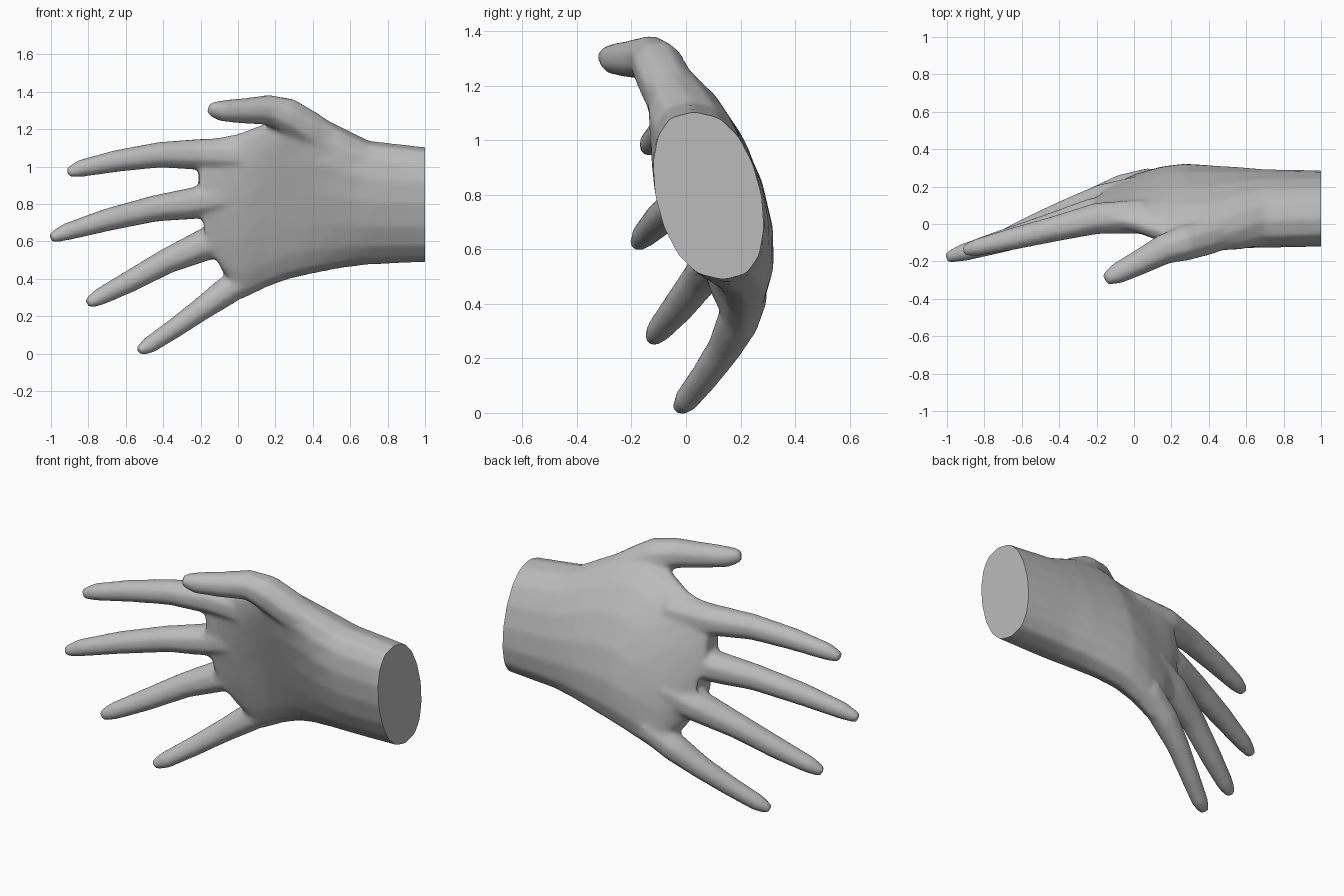
import bpy, bmesh, math
from mathutils import Vector

if "Cube" in bpy.data.objects:
    bpy.data.objects.remove(bpy.data.objects["Cube"])

skin = bpy.data.materials.new("grey skin")
skin.diffuse_color = (0.5, 0.5, 0.5, 1)
skin.use_nodes = True
skin.node_tree.nodes["Principled BSDF"].inputs["Base Color"].default_value = skin.diffuse_color


def loft(name, rings):
    """Closed skin through rings of equal point count."""
    bm = bmesh.new()
    loops = [[bm.verts.new(p) for p in ring] for ring in rings]
    n = len(loops[0])
    for a, b in zip(loops, loops[1:]):
        for i in range(n):
            j = (i + 1) % n
            bm.faces.new((a[i], a[j], b[j], b[i]))
    bm.faces.new(loops[0])
    bm.faces.new(loops[-1])
    bmesh.ops.recalc_face_normals(bm, faces=bm.faces)
    mesh = bpy.data.meshes.new(name)
    bm.to_mesh(mesh)
    bm.free()
    mesh.materials.append(skin)
    ob = bpy.data.objects.new(name, mesh)
    bpy.context.collection.objects.link(ob)
    return ob


def palm_ring(x, zb, yb, zt, yt, bow, half, slant, n=16):
    """Flattened section bowed towards the back; slant pulls the low edge to +x."""
    ring = []
    for i in range(n):
        a = 2 * math.pi * i / n
        s, c = math.sin(a), math.cos(a)
        t = (s + 1) / 2
        y = yb + (yt - yb) * t + bow * (1 - s * s)
        y += half * math.copysign(abs(c) ** 0.8, c)
        ring.append((x + slant * (1 - t) ** 4, y, zb + (zt - zb) * t))
    return ring


def digit(name, path, n=8):
    """Tapered tube; path holds x, y, z, radius."""
    pts = [Vector(p[:3]) for p in path]
    rings = []
    for i, p in enumerate(pts):
        d = (pts[min(i + 1, len(pts) - 1)] - pts[max(i - 1, 0)]).normalized()
        u = d.cross(Vector((0, 1, 0))).normalized()
        v = d.cross(u)
        r = path[i][3] + 0.003
        rings.append([p + r * (u * math.cos(a) + v * math.sin(a))
                      for a in (2 * math.pi * (k + 0.5) / n for k in range(n))])
    return loft(name, rings)


# wrist and palm
hand = loft("hand", [palm_ring(*s) for s in (
    # x, low z, low y, top z, top y, bow, half thickness, slant
    (1.05, 0.49, 0.135, 1.10, 0.03, 0.00, 0.195, 0.0),
    (0.70, 0.475, 0.15, 1.14, 0.015, 0.00, 0.197, 0.0),
    (0.55, 0.455, 0.175, 1.215, -0.035, 0.02, 0.19, 0.0),
    (0.40, 0.425, 0.205, 1.29, -0.085, 0.045, 0.17, 0.0),
    (0.27, 0.395, 0.22, 1.30, -0.09, 0.06, 0.155, 0.0),
    (0.15, 0.35, 0.22, 1.235, -0.05, 0.05, 0.135, 0.0),
    (0.00, 0.29, 0.205, 1.18, 0.005, 0.02, 0.113, 0.03),
    (-0.12, 0.34, 0.18, 1.155, 0.025, 0.00, 0.095, 0.12),
    (-0.215, 0.42, 0.14, 1.13, 0.03, -0.015, 0.075, 0.15),
)])

# fingers and thumb
digits = [
    digit("index_finger", [(0.06, 0.04, 1.06, 0.095), (-0.2, 0.03, 1.065, 0.086),
                           (-0.42, -0.025, 1.063, 0.07), (-0.65, -0.08, 1.03, 0.06),
                           (-0.84, -0.125, 0.99, 0.047), (-0.912, -0.142, 0.968, 0.028)]),
    digit("middle_finger", [(0.0, 0.09, 0.85, 0.09), (-0.23, 0.05, 0.805, 0.088),
                            (-0.45, -0.015, 0.775, 0.072), (-0.7, -0.09, 0.715, 0.062),
                            (-0.92, -0.155, 0.65, 0.047), (-1.002, -0.18, 0.617, 0.028)]),
    digit("ring_finger", [(0.03, 0.17, 0.66, 0.09), (-0.17, 0.125, 0.585, 0.09),
                          (-0.38, 0.055, 0.495, 0.07), (-0.58, -0.03, 0.385, 0.06),
                          (-0.74, -0.1, 0.303, 0.047), (-0.805, -0.128, 0.268, 0.028)]),
    digit("little_finger", [(0.1, 0.23, 0.44, 0.075), (-0.06, 0.19, 0.335, 0.078),
                            (-0.2, 0.14, 0.235, 0.063), (-0.34, 0.07, 0.135, 0.054),
                            (-0.475, 0.0, 0.045, 0.046), (-0.532, -0.026, 0.012, 0.026)]),
    digit("thumb", [(0.52, -0.03, 1.11, 0.09), (0.38, -0.07, 1.20, 0.10),
                    (0.26, -0.105, 1.275, 0.097), (0.16, -0.135, 1.303, 0.083),
                    (0.04, -0.20, 1.298, 0.07), (-0.09, -0.265, 1.298, 0.057),
                    (-0.155, -0.298, 1.308, 0.032)]),
]

# weld the digits into the hand and soften the webs between them
for d in digits:
    d.select_set(True)
hand.select_set(True)
bpy.context.view_layer.objects.active = hand
bpy.ops.object.join()
weld = hand.modifiers.new("weld", 'REMESH')
weld.mode = 'VOXEL'
weld.voxel_size = 0.012
soft = hand.modifiers.new("soften", 'SMOOTH')
soft.factor = 0.5
soft.iterations = 18
thin = hand.modifiers.new("thin", 'DECIMATE')
thin.ratio = 0.25
for m in list(hand.modifiers):
    bpy.ops.object.modifier_apply(modifier=m.name)

# straight wrist cut with a flat cap
bm = bmesh.new()
bm.from_mesh(hand.data)
bmesh.ops.bisect_plane(bm, geom=bm.verts[:] + bm.edges[:] + bm.faces[:],
                       plane_co=(1, 0, 0), plane_no=(1, 0, 0), clear_outer=True)
bmesh.ops.contextual_create(bm, geom=[e for e in bm.edges if e.is_boundary])
bmesh.ops.recalc_face_normals(bm, faces=bm.faces)
for f in bm.faces:
    f.material_index = 0
bm.to_mesh(hand.data)
bm.free()
bpy.ops.object.shade_smooth_by_angle(angle=math.radians(55))
